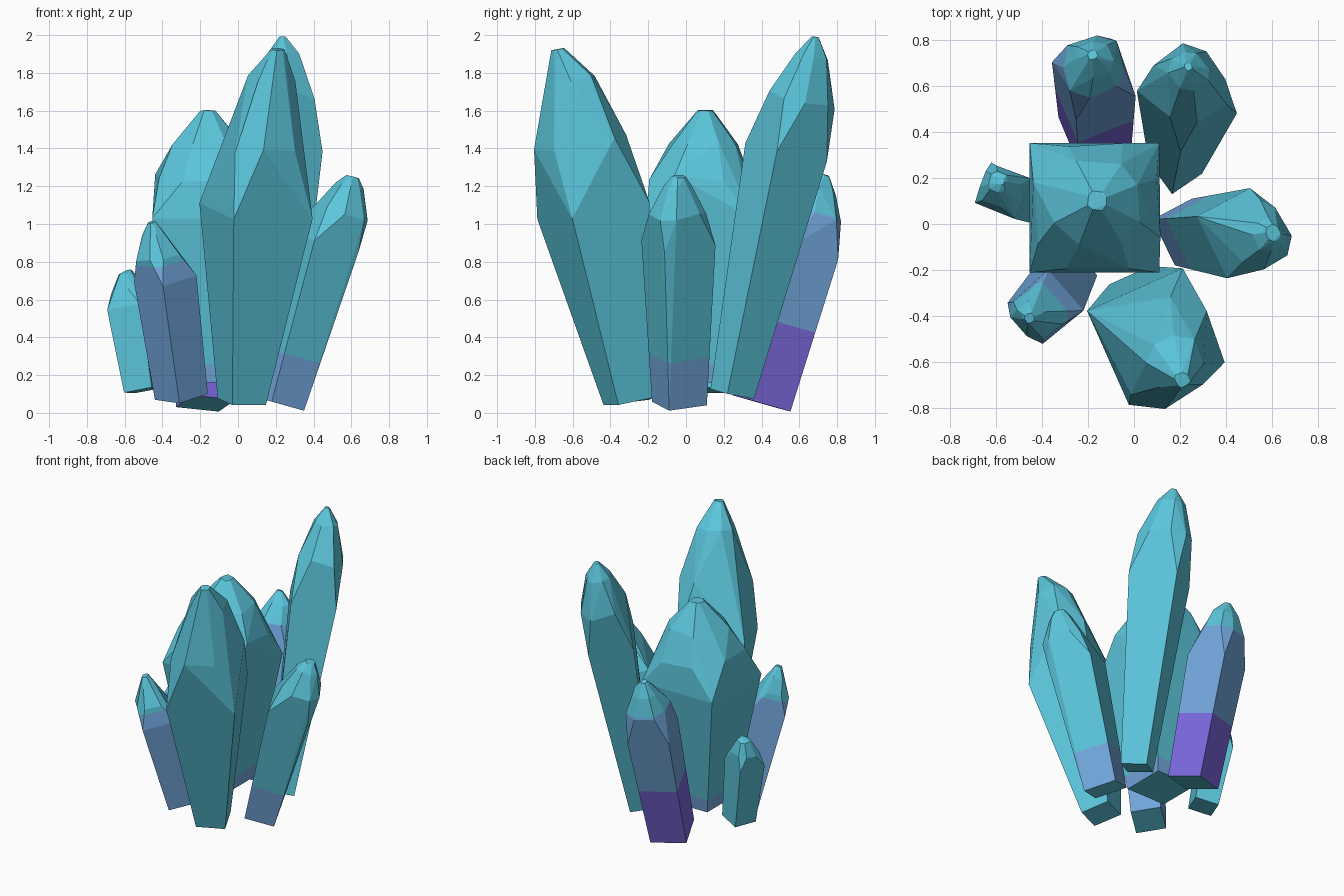
import bpy, bmesh, math, random
from mathutils import Vector, Matrix

if "Cube" in bpy.data.objects:
    bpy.data.objects.remove(bpy.data.objects["Cube"])

random.seed(4)


def material(name, color):
    m = bpy.data.materials.new(name)
    m.diffuse_color = (*color, 1)
    m.use_nodes = True
    m.node_tree.nodes["Principled BSDF"].inputs["Base Color"].default_value = m.diffuse_color
    return m


MATS = [material("crystal_teal", (0.105, 0.56, 0.71)),
        material("crystal_blue", (0.17, 0.39, 0.73)),
        material("crystal_violet", (0.205, 0.14, 0.73))]


def crystal(name, yaw, base, wide, crown, bands=(), stretch=1.0):
    """Flared square shaft from base to wide ring, then chamfered crown rings.
    Rings are (x, y, z, half size); bands are (axis fraction, material)."""
    p0, p1 = Vector(base[:3]), Vector(wide[:3])
    axis = (p1 - p0).normalized()
    tilt = Vector((0, 0, 1)).rotation_difference(axis).to_matrix()
    frame = tilt @ Matrix.Rotation(math.radians(yaw), 3, 'Z')
    bm = bmesh.new()

    def ring(r, ks, jitter=0.0):
        h = r[3]
        for sx in (-1, 1):
            for sy in (-1, 1):
                for kx, ky in ks:
                    j = [random.uniform(-jitter, jitter) * h for _ in range(3)]
                    v = Vector((sx * kx * h, sy * ky * h * stretch, 0)) + Vector(j)
                    bm.verts.new(Vector(r[:3]) + frame @ v)

    ring(base, [(1, 1)])
    ring(wide, [(1, 1)])
    for r in crown:
        ring(r, [(1, 0.5), (0.5, 1)], 0.1)
    res = bmesh.ops.convex_hull(bm, input=bm.verts[:])
    junk = [e for e in set(res["geom_interior"] + res["geom_unused"])
            if isinstance(e, bmesh.types.BMVert)]
    bmesh.ops.delete(bm, geom=junk, context='VERTS')
    bmesh.ops.dissolve_limit(bm, angle_limit=math.radians(8),
                             verts=bm.verts[:], edges=bm.edges[:])

    # Colour bands cut square across the shaft; undersides stay teal
    length = (p1 - p0).length
    for t, _ in bands:
        bmesh.ops.bisect_plane(bm, geom=bm.verts[:] + bm.edges[:] + bm.faces[:],
                               plane_co=p0 + axis * length * t, plane_no=axis)
    bmesh.ops.recalc_face_normals(bm, faces=bm.faces[:])
    for f in bm.faces:
        t = (f.calc_center_median() - p0).dot(axis) / length
        if f.normal.dot(axis) > -0.9:
            f.material_index = next((m for lim, m in bands if t < lim), 0)
    me = bpy.data.meshes.new(name)
    bm.to_mesh(me)
    bm.free()
    for m in MATS:
        me.materials.append(m)
    bpy.context.collection.objects.link(bpy.data.objects.new(name, me))


# Broad upright crystal in the middle
crystal("centre_crystal", 0, (-0.172, 0.07, 0.16, 0.155), (-0.172, 0.07, 1.03, 0.282),
        [(-0.172, 0.07, 1.24, 0.265), (-0.15, 0.09, 1.43, 0.18),
         (-0.16, 0.10, 1.60, 0.04)], [(0.11, 1)])

# Two tall crystals, front and back
crystal("front_tall_crystal", 24, (0.02, -0.31, 0.06, 0.097), (0.095, -0.49, 1.07, 0.228),
        [(0.145, -0.56, 1.42, 0.21), (0.18, -0.61, 1.77, 0.11),
         (0.21, -0.68, 1.925, 0.03)])
crystal("back_tall_crystal", 35, (0.18, 0.245, 0.10, 0.08), (0.23, 0.53, 1.38, 0.15),
        [(0.24, 0.61, 1.66, 0.145), (0.24, 0.665, 1.89, 0.075),
         (0.235, 0.685, 1.99, 0.015)], stretch=1.1)

# Leaning crystals with coloured feet
crystal("right_crystal", 27, (0.215, -0.035, 0.05, 0.10), (0.455, -0.04, 0.90, 0.135),
        [(0.55, -0.05, 1.06, 0.122), (0.59, -0.045, 1.20, 0.065),
         (0.605, -0.04, 1.25, 0.03)], [(0.3, 1)], stretch=1.12)
crystal("back_left_crystal", 22, (-0.17, 0.40, 0.05, 0.122), (-0.175, 0.63, 0.86, 0.14),
        [(-0.175, 0.68, 1.05, 0.127), (-0.175, 0.715, 1.18, 0.075),
         (-0.18, 0.735, 1.26, 0.02)], [(0.52, 2), (1.25, 1)])

# Small crystals on the left
crystal("front_left_crystal", 40, (-0.30, -0.21, 0.085, 0.10), (-0.385, -0.36, 0.71, 0.118),
        [(-0.42, -0.385, 0.83, 0.10), (-0.445, -0.40, 0.94, 0.055),
         (-0.455, -0.41, 1.01, 0.02)], [(1.15, 1)])
crystal("left_small_crystal", -22, (-0.50, 0.11, 0.12, 0.08), (-0.57, 0.145, 0.56, 0.095),
        [(-0.585, 0.165, 0.65, 0.08), (-0.59, 0.18, 0.735, 0.04),
         (-0.58, 0.185, 0.755, 0.015)])
